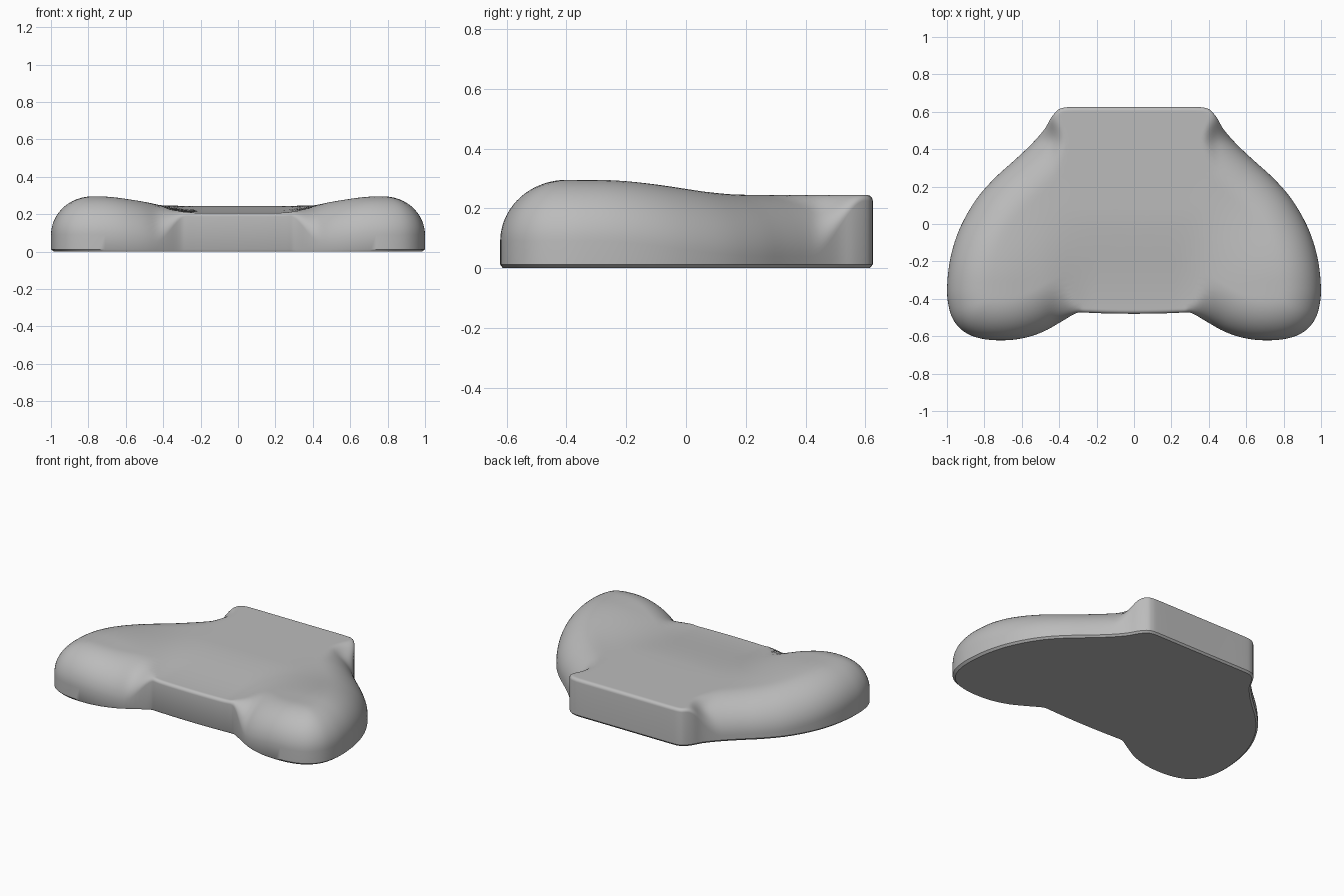
import bpy, bmesh, math
from mathutils import Vector
from mathutils.geometry import intersect_point_line

cube = bpy.data.objects.get("Cube")
if cube:
    bpy.data.objects.remove(cube)

CENTRE = Vector((0, -0.05))
RINGS = 30          # loops from rim to centre on the top surface
STEPS = 4           # smoothing steps per outline segment

grey = bpy.data.materials.new("plain grey")
grey.use_nodes = True
grey.diffuse_color = (0.5, 0.5, 0.5, 1)
grey.node_tree.nodes["Principled BSDF"].inputs["Base Color"].default_value = (0.5, 0.5, 0.5, 1)


def smooth(a, b, v):
    t = min(max((v - a) / (b - a), 0), 1)
    return t * t * (3 - 2 * t)


def catmull(p0, p1, p2, p3, t):
    return 0.5 * (2 * p1 + (p2 - p0) * t + (2 * p0 - 5 * p1 + 4 * p2 - p3) * t**2
                  + (3 * p1 - p0 - 3 * p2 + p3) * t**3)


# Left half of the plan outline, front centre to back centre
half = [Vector(p) for p in (
    (0, -.48), (.15, -.478), (.26, -.474), (.31, -.477), (.39, -.523), (.49, -.578), (.6, -.612),
    (.71, -.622), (.82, -.612), (.91, -.575), (.97, -.505), (.996, -.41), (.998, -.31),
    (.983, -.19), (.95, -.07), (.9, .04), (.83, .15), (.74, .25), (.64, .34), (.55, .425),
    (.48, .505), (.445, .565), (.41, .607), (.38, .621), (.33, .625), (.16, .625), (0, .625))]
ctrl = half + [Vector((-p.x, p.y)) for p in reversed(half[1:-1])]
n = len(ctrl)
outline = [catmull(ctrl[i - 1], ctrl[i], ctrl[(i + 1) % n], ctrl[(i + 2) % n], s / STEPS)
           for i in range(n) for s in range(STEPS)]
count = len(outline)


def rim_distance(p):
    best = 9
    for i in range(count):
        a, b = outline[i - 1], outline[i]
        q, t = intersect_point_line(p, a, b)
        q = a.lerp(b, min(max(t, 0), 1))
        best = min(best, (p - q.to_2d()).length)
    return best


# Height of the top: flat middle dipping to the front, raised side lobes, rounded rim
def top_height(p):
    x, y = abs(p.x), p.y
    h = 0.245 - 0.038 * smooth(0.1, -0.48, y) * (1 - smooth(0.22, 0.5, x))
    h += 0.05 * smooth(0.3, 0.75, x) * smooth(0.25, -0.3, y)
    lobe = smooth(0.27, 0.45, x) * smooth(0.6, 0.42, y)
    radius = 0.02 + 0.2 * lobe
    drop = 0.02 + 0.185 * lobe
    u = 1 - min(rim_distance(p) / radius, 1)
    return h - drop * (1 - math.sqrt(1 - u * u))


bm = bmesh.new()


def add_ring(points, heights):
    return [bm.verts.new((p.x, p.y, z)) for p, z in zip(points, heights)]


# Underside rim and wall base
inset = [CENTRE + (p - CENTRE) * 0.985 for p in outline]
rings = [add_ring(inset, [0] * count), add_ring(outline, [0.012] * count)]
# Top surface loops, packed close together near the rim
for k in range(RINGS):
    scale = 1 - (k / RINGS) ** 2
    pts = [CENTRE + (p - CENTRE) * scale for p in outline]
    rings.append(add_ring(pts, [top_height(p) for p in pts]))

for low, high in zip(rings, rings[1:]):
    for i in range(count):
        bm.faces.new((low[i - 1], low[i], high[i], high[i - 1]))
middle = bm.verts.new((CENTRE.x, CENTRE.y, top_height(CENTRE)))
for i in range(count):
    bm.faces.new((rings[-1][i - 1], rings[-1][i], middle))
bm.faces.new(list(reversed(rings[0])))
bmesh.ops.recalc_face_normals(bm, faces=bm.faces)

mesh = bpy.data.meshes.new("contoured_pad")
bm.to_mesh(mesh)
bm.free()
mesh.materials.append(grey)
pad = bpy.data.objects.new("contoured_pad", mesh)
bpy.context.collection.objects.link(pad)
bpy.context.view_layer.objects.active = pad
pad.select_set(True)
bpy.ops.object.shade_smooth_by_angle(angle=math.radians(35))
